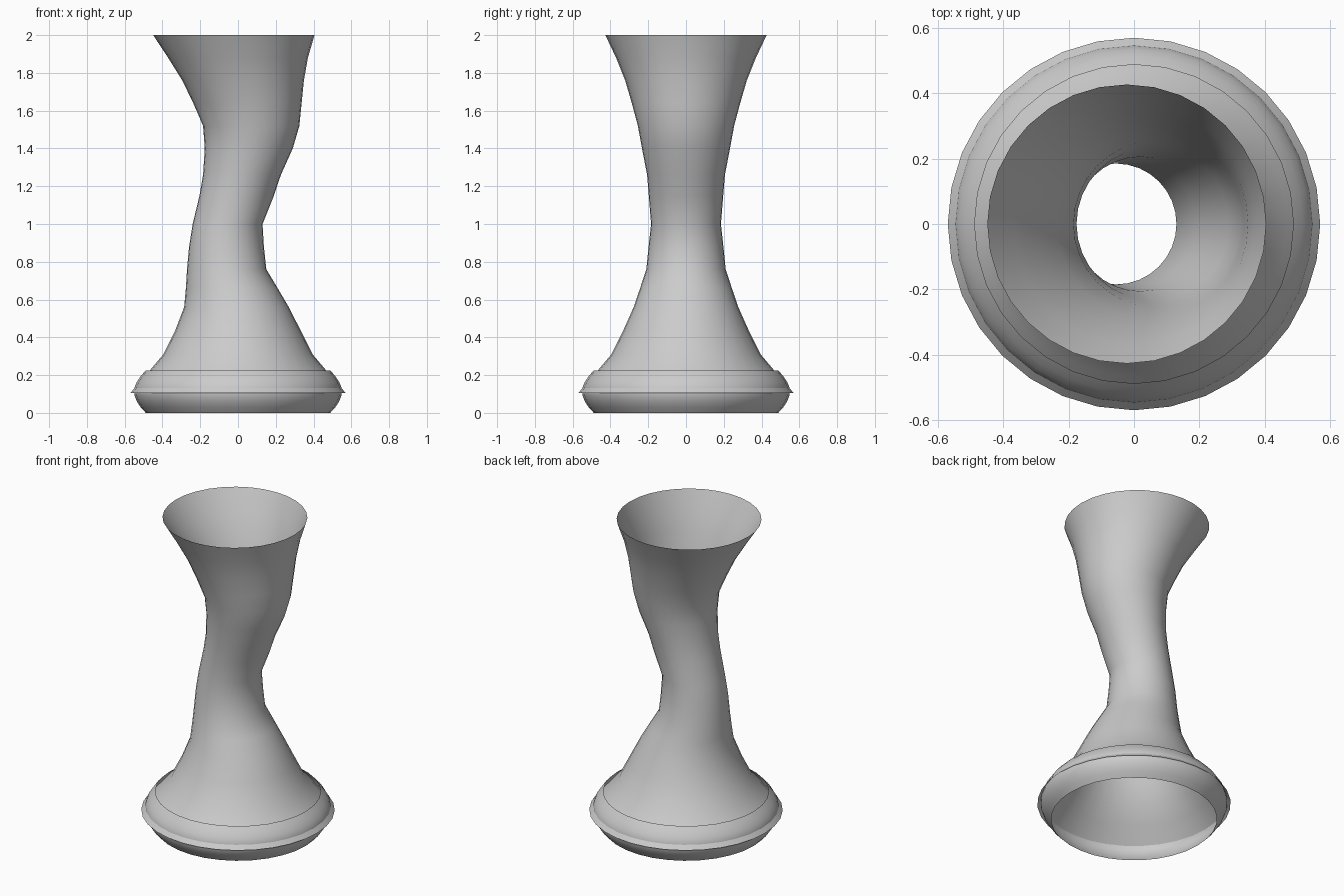
import bpy, bmesh
from math import sin, cos, tau, radians

if "Cube" in bpy.data.objects:
    bpy.data.objects.remove(bpy.data.objects["Cube"])

SIDES = 32


def lofted_shell(name, rings):
    """Open shell through horizontal circles given as (z, centre x, radius)."""
    bm = bmesh.new()
    loops = [[bm.verts.new((cx + r * cos(tau * i / SIDES), r * sin(tau * i / SIDES), z))
              for i in range(SIDES)] for z, cx, r in rings]
    for low, high in zip(loops, loops[1:]):
        for i in range(SIDES):
            j = (i + 1) % SIDES
            bm.faces.new((low[i], low[j], high[j], high[i]))
    mesh = bpy.data.meshes.new(name)
    bm.to_mesh(mesh)
    bm.free()
    obj = bpy.data.objects.new(name, mesh)
    bpy.context.collection.objects.link(obj)
    bpy.ops.object.select_all(action='DESELECT')
    obj.select_set(True)
    bpy.context.view_layer.objects.active = obj
    bpy.ops.object.shade_smooth_by_angle(angle=radians(40))
    return obj


# Twisting hollow body, flared at both open ends
lofted_shell("vase_body", [
    (0.105, 0, 0.57), (0.225, 0, 0.467), (0.31, 0, 0.395), (0.43, 0, 0.335),
    (0.56, -0.008, 0.277), (0.66, -0.033, 0.243), (0.76, -0.06, 0.21),
    (0.88, -0.061, 0.198), (1.0, -0.055, 0.185), (1.15, -0.007, 0.197),
    (1.26, 0.021, 0.206), (1.40, 0.057, 0.233), (1.52, 0.07, 0.255),
    (1.64, 0.05, 0.287), (1.76, 0.027, 0.322), (1.88, 0, 0.37), (2.0, -0.022, 0.427)])

# Rounded band around the foot
lofted_shell("base_band", [
    (0, 0, 0.488), (0.03, 0, 0.515), (0.06, 0, 0.535), (0.09, 0, 0.547),
    (0.113, 0, 0.55), (0.14, 0, 0.546), (0.165, 0, 0.535), (0.195, 0, 0.515),
    (0.225, 0, 0.488)])
